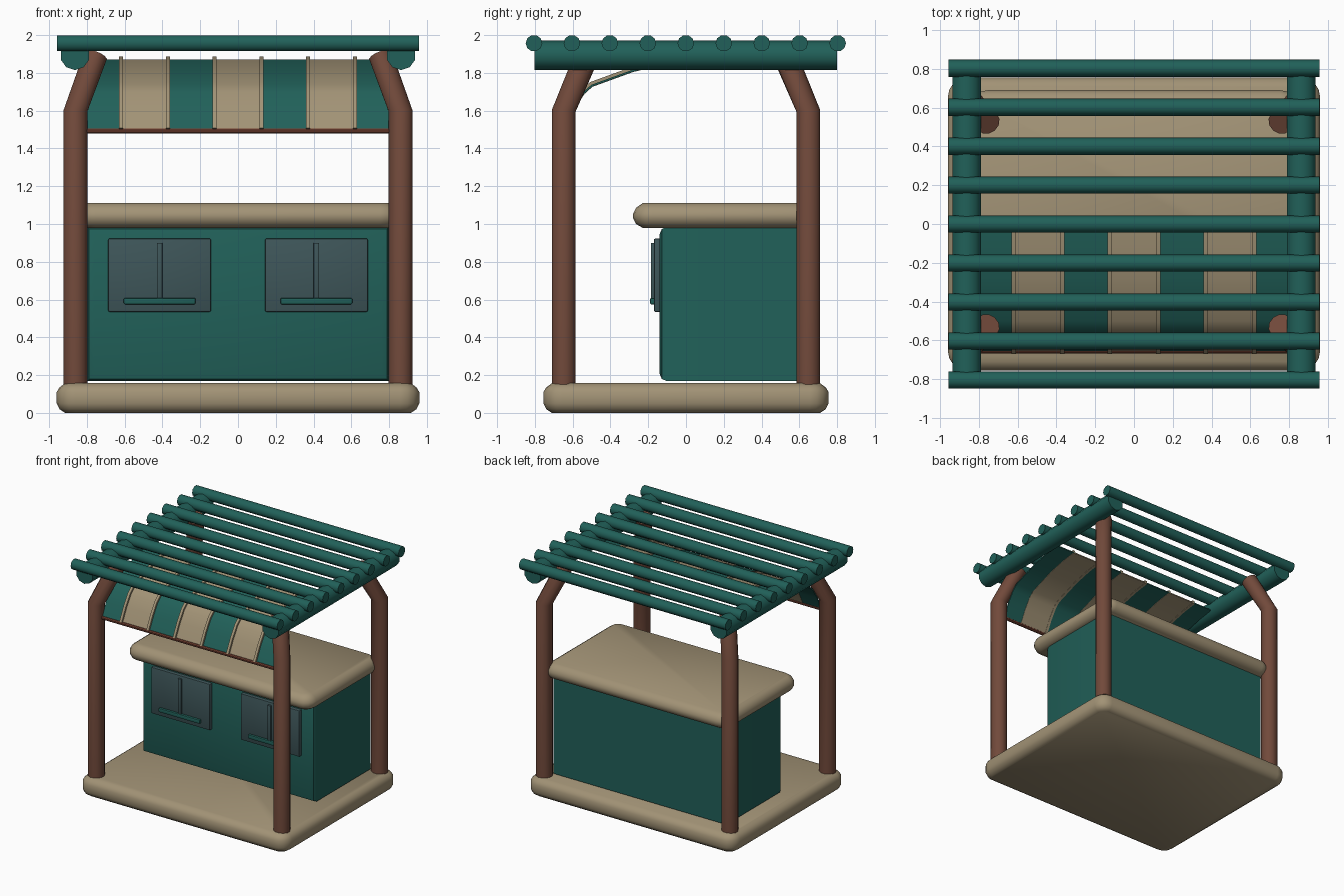
import bpy, bmesh, math
from mathutils import Vector

cube = bpy.data.objects.get("Cube")
if cube:
    bpy.data.objects.remove(cube, do_unlink=True)


def material(name, rgb):
    mat = bpy.data.materials.new(name)
    mat.use_nodes = True
    mat.diffuse_color = (*rgb, 1)
    mat.node_tree.nodes["Principled BSDF"].inputs["Base Color"].default_value = (*rgb, 1)
    return mat


green = material("deep green", (0.015, 0.118, 0.1))
tan = material("tan", (0.36, 0.29, 0.18))
brown = material("wood brown", (0.165, 0.067, 0.043))
slate = material("slate", (0.048, 0.092, 0.1))
rust = material("rust", (0.17, 0.05, 0.03))


def finish(name, bm, mat, angle=40):
    bmesh.ops.recalc_face_normals(bm, faces=bm.faces)
    mesh = bpy.data.meshes.new(name)
    bm.to_mesh(mesh)
    bm.free()
    mesh.materials.append(mat)
    obj = bpy.data.objects.new(name, mesh)
    bpy.context.collection.objects.link(obj)
    bpy.ops.object.select_all(action='DESELECT')
    obj.select_set(True)
    bpy.context.view_layer.objects.active = obj
    bpy.ops.object.shade_smooth_by_angle(angle=math.radians(angle))
    return obj


def loft(name, rings, mat, angle=40):
    """Skin a list of equal point rings and cap both ends."""
    bm = bmesh.new()
    loops = [[bm.verts.new(p) for p in ring] for ring in rings]
    n = len(loops[0])
    for a, b in zip(loops, loops[1:]):
        for i in range(n):
            j = (i + 1) % n
            bm.faces.new((a[i], a[j], b[j], b[i]))
    bm.faces.new(loops[0])
    bm.faces.new(loops[-1])
    return finish(name, bm, mat, angle)


def slab(name, half_x, y0, y1, radius, levels, mat):
    """Rounded rectangle, stacked as (inset, height) levels."""
    def ring(inset, z):
        pts = []
        corners = ((1, y1 - radius, 1), (-1, y1 - radius, 1),
                   (-1, y0 + radius, -1), (1, y0 + radius, -1))
        for c, (sx, cy, sy) in enumerate(corners):
            for k in range(5):
                a = (c + k / 4) * math.pi / 2
                pts.append((sx * (half_x - radius) + (radius - inset) * math.cos(a),
                            cy + (radius - inset) * math.sin(a), z))
        return pts
    return loft(name, [ring(*level) for level in levels], mat)


def tube(name, path, radius, sides, mat):
    pts = [Vector(p) for p in path]
    rings = []
    for i, p in enumerate(pts):
        t = (pts[min(i + 1, len(pts) - 1)] - pts[max(i - 1, 0)]).normalized()
        if i == 0:
            t = (pts[1] - p).normalized()
        ref = Vector((0, 1, 0)) if abs(t.y) < 0.8 else Vector((0, 0, 1))
        u = t.cross(ref).normalized()
        v = t.cross(u)
        rings.append([p + radius * (u * math.cos(a) + v * math.sin(a))
                      for a in ((k + 0.5) * math.tau / sides for k in range(sides))])
    return loft(name, rings, mat)


def box(name, x0, x1, y0, y1, z0, z1, mat, bevel=0.0, front_only=False):
    bm = bmesh.new()
    bmesh.ops.create_cube(bm, size=1)
    for v in bm.verts:
        v.co = ((x0 + x1) / 2 + v.co.x * (x1 - x0),
                (y0 + y1) / 2 + v.co.y * (y1 - y0),
                (z0 + z1) / 2 + v.co.z * (z1 - z0))
    if bevel:
        mid = (y0 + y1) / 2
        edges = [e for e in bm.edges
                 if not front_only or all(v.co.y < mid for v in e.verts)]
        bmesh.ops.bevel(bm, geom=edges, offset=bevel, segments=2,
                        profile=0.5, affect='EDGES')
    return finish(name, bm, mat)


# Platform, counter body and worktop
slab("base_platform", 0.96, -0.755, 0.755, 0.1,
     [(0.045, 0), (0.015, 0.02), (0, 0.05), (0, 0.11), (0.015, 0.135), (0.045, 0.157)], tan)
box("counter_body", -0.8, 0.8, -0.14, 0.61, 0.168, 0.985, green, 0.04, True)
slab("countertop", 0.855, -0.28, 0.69, 0.1,
     [(0.05, 0.98), (0.015, 1.0), (0, 1.03), (0, 1.055), (0.015, 1.085), (0.05, 1.11)], tan)

# Front panels with their T-shaped trim
for side, s in (("right", -1), ("left", 1)):
    x = s * 0.415
    box(side + "_panel", x - 0.272, x + 0.272, -0.17, -0.13, 0.535, 0.923, slate, 0.008)
    box(side + "_panel_upright", x - 0.015, x + 0.015, -0.186, -0.165, 0.6, 0.9, slate, 0.004)
    box(side + "_panel_rail", x - 0.19, x + 0.19, -0.19, -0.165, 0.575, 0.608, green, 0.006)

# Bent posts and roof beams
for side, s in (("right", -1), ("left", 1)):
    for end, e in (("front", -1), ("back", 1)):
        tube(f"{end}_{side}_post",
             [(s * 0.86, e * 0.647, 0.14), (s * 0.86, e * 0.647, 1.6),
              (s * 0.755, e * 0.525, 1.89)], 0.065, 12, brown)
    tube(side + "_roof_beam", [(s * 0.863, -0.803, 1.893), (s * 0.863, 0.8, 1.893)],
         0.078, 10, green)

# Roof slats
for i in range(9):
    y = -0.805 + i * 0.201
    tube(f"roof_slat_{i + 1}", [(-0.957, y, 1.957), (0.957, y, 1.957)], 0.044, 10, green)

# Striped awning
SLOPE = [(-0.655, 1.5), (-0.6, 1.61), (-0.545, 1.695), (-0.5, 1.735),
         (-0.28, 1.815), (-0.13, 1.85), (0.0, 1.868)]


def awning_strip(name, x0, x1, low, high, mat):
    """Sheet following the slope, between two offsets along its normal."""
    rings = []
    for i, (y, z) in enumerate(SLOPE):
        a, b = SLOPE[max(i - 1, 0)], SLOPE[min(i + 1, len(SLOPE) - 1)]
        d = Vector((b[0] - a[0], b[1] - a[1])).normalized()
        rings.append([(x, y - d.y * h, z + d.x * h)
                      for x, h in ((x0, low), (x1, low), (x1, high), (x0, high))])
    loft(name, rings, mat)


seams = [-0.8, -0.62, -0.37, -0.125, 0.125, 0.37, 0.62, 0.8]
for i, (a, b) in enumerate(zip(seams, seams[1:])):
    awning_strip(f"awning_stripe_{i + 1}", a, b, -0.008, 0.002, tan if i % 2 else green)
for i, x in enumerate(seams[1:-1]):
    awning_strip(f"awning_rib_{i + 1}", x - 0.011, x + 0.011, -0.01, 0.018, tan)
tube("awning_bar", [(-0.81, -0.655, 1.493), (0.81, -0.655, 1.493)], 0.014, 8, rust)
